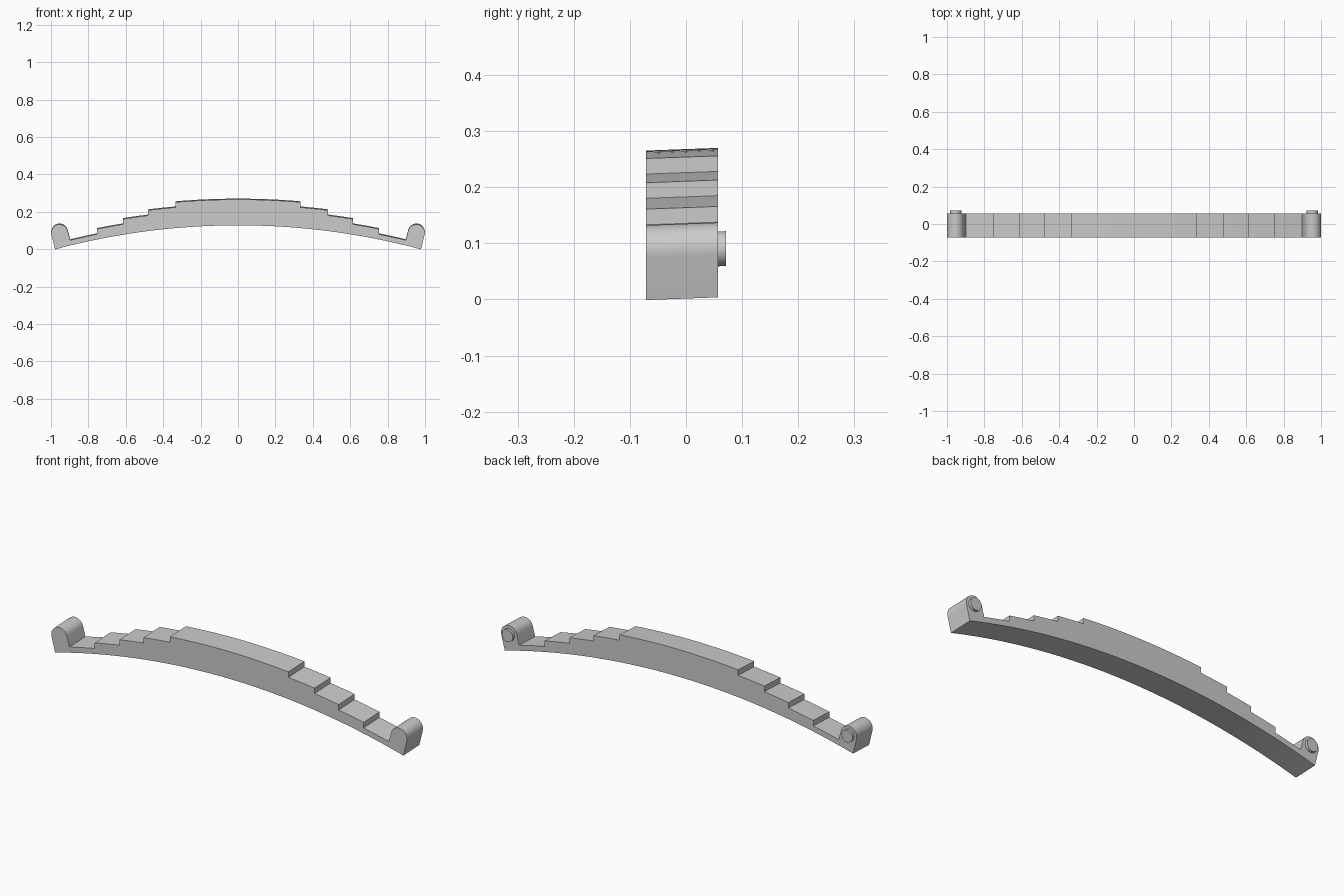
import bpy, bmesh, math

if "Cube" in bpy.data.objects:
    bpy.data.objects.remove(bpy.data.objects["Cube"])

CZ, R0, T = -3.66, 3.79, 0.0276        # centre height, inner radius, leaf thickness
Y0, Y1 = -0.071, 0.057                 # front and back of the leaves
EX, EZ, ER = 0.954, 0.09, 0.045        # eye centre and radius
SHEAR = 0.037                          # slight sideways lean seen from the right


def arc_z(x, r):
    return CZ + math.sqrt(r * r - x * x)


def shear(ob):
    for v in ob.data.vertices:
        v.co.z += SHEAR * v.co.y


# Right half of the profile: stepped leaves from the top leaf outwards
half = []
start = 0.0
for i, end in enumerate((0.333, 0.48, 0.615, 0.755, 0.897)):
    n = 8 if i == 0 else 4
    for k in range(n + 1):
        x = start + (end - start) * k / n
        half.append((x, arc_z(x, R0 + (5 - i) * T)))
    start = end

# Rounded eye at the end of the main leaf
for k in range(19):
    a = math.radians(165 - 10 * k)
    half.append((EX + ER * math.cos(a), EZ + ER * math.sin(a)))

# Curved underside back to the middle
for k in range(25):
    x = 0.978 * (1 - k / 24)
    half.append((x, arc_z(x, R0)))

# Mirror the half, skipping the two shared middle points
profile = half + [(-x, z) for x, z in reversed(half[1:-1])]

# Leaf stack body
bm = bmesh.new()
face = bm.faces.new([bm.verts.new((x, Y0, z)) for x, z in profile])
ext = bmesh.ops.extrude_face_region(bm, geom=[face])
for v in ext["geom"]:
    if isinstance(v, bmesh.types.BMVert):
        v.co.y = Y1
bmesh.ops.recalc_face_normals(bm, faces=bm.faces)
mesh = bpy.data.meshes.new("leaf_spring_body")
bm.to_mesh(mesh)
bm.free()
body = bpy.data.objects.new("leaf_spring_body", mesh)
bpy.context.collection.objects.link(body)
parts = [body]

# Round pins standing out of the back of both eyes
for side, name in ((-1, "left_pin"), (1, "right_pin")):
    bpy.ops.mesh.primitive_cylinder_add(vertices=32, radius=0.031, depth=0.031)
    pin = bpy.context.object
    pin.name = name
    for v in pin.data.vertices:
        x, y, z = v.co
        v.co = (side * EX + x, 0.0555 - z, EZ - 0.002 + y)
    parts.append(pin)

# Lean and smooth shading with sharp edges kept
bpy.ops.object.select_all(action='DESELECT')
for ob in parts:
    shear(ob)
    ob.select_set(True)
bpy.context.view_layer.objects.active = body
for ob in parts:
    b = bmesh.new()
    b.from_mesh(ob.data)
    bmesh.ops.recalc_face_normals(b, faces=b.faces)
    b.to_mesh(ob.data)
    b.free()
bpy.ops.object.shade_smooth_by_angle(angle=math.radians(30))
